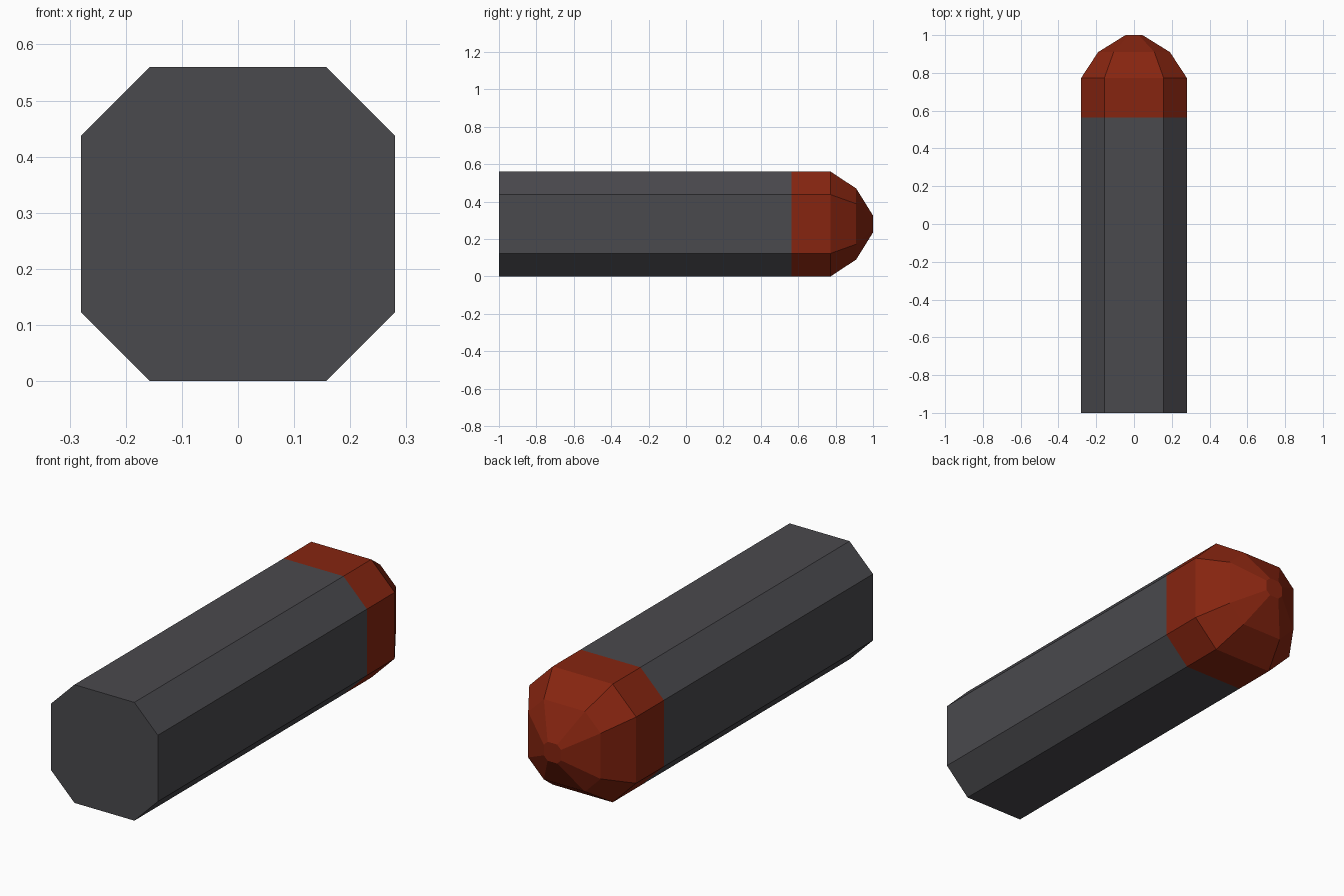
import bpy, bmesh

if "Cube" in bpy.data.objects:
    bpy.data.objects.remove(bpy.data.objects["Cube"])

ZC = 0.28  # height of the long axis

def material(name, rgb):
    m = bpy.data.materials.new(name)
    m.diffuse_color = (*rgb, 1)
    m.use_nodes = True
    m.node_tree.nodes["Principled BSDF"].inputs["Base Color"].default_value = m.diffuse_color
    return m

def octagon(half, flat):
    """Octagon with extent 'half' and half-length of its flat sides 'flat'."""
    return [(flat, -half), (half, -flat), (half, flat), (flat, half),
            (-flat, half), (-half, flat), (-half, -flat), (-flat, -half)]

def loft(name, rings, mat, cap_start=False, cap_end=False):
    """Skin octagonal rings (y, half, flat) along the y axis."""
    bm = bmesh.new()
    loops = [[bm.verts.new((x, y, ZC + z)) for x, z in octagon(h, f)]
             for y, h, f in rings]
    for a, b in zip(loops, loops[1:]):
        for i in range(8):
            j = (i + 1) % 8
            bm.faces.new((a[i], a[j], b[j], b[i]))
    if cap_start:
        bm.faces.new(loops[0])
    if cap_end:
        bm.faces.new(loops[-1])
    bmesh.ops.recalc_face_normals(bm, faces=bm.faces)
    # open parts: make sure the normals point away from the axis
    f = bm.faces[0]
    c = f.calc_center_median()
    if f.normal.x * c.x + f.normal.z * (c.z - ZC) < 0:
        bmesh.ops.reverse_faces(bm, faces=bm.faces)
    me = bpy.data.meshes.new(name)
    bm.to_mesh(me)
    bm.free()
    me.materials.append(mat)
    ob = bpy.data.objects.new(name, me)
    bpy.context.collection.objects.link(ob)
    return ob

grey = material("dark grey", (0.068, 0.067, 0.075))
red = material("rust red", (0.24, 0.018, 0.005))

# straight casing, closed at the front
loft("casing", [(-1, 0.28, 0.157), (0.565, 0.28, 0.157)], grey, cap_start=True)

# rounded tip
loft("tip", [(0.565, 0.28, 0.157), (0.773, 0.28, 0.157),
             (0.91, 0.19, 0.108), (1.0, 0.045, 0.025)], red, cap_end=True)
